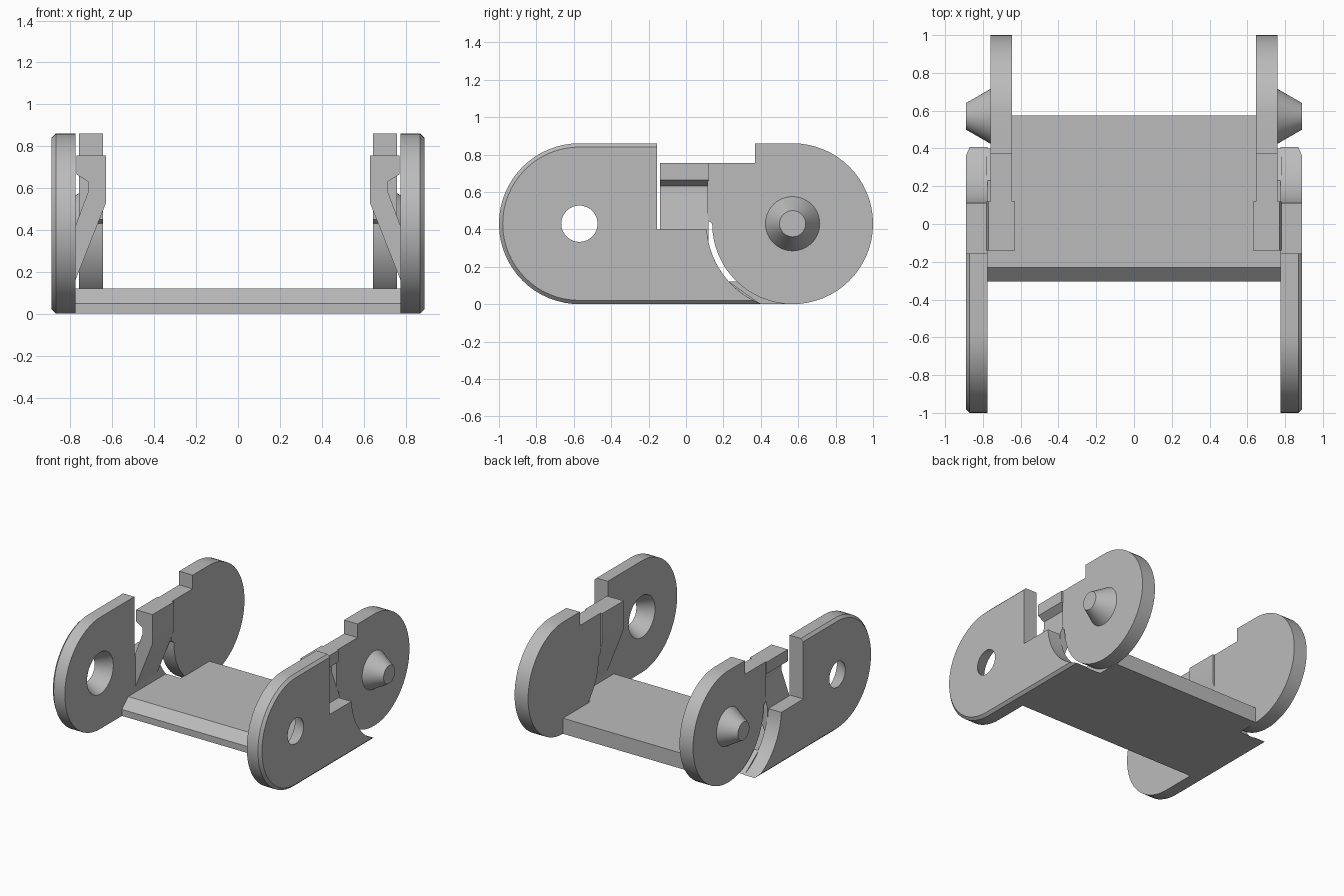
import bpy, bmesh
from math import sin, cos, radians, sqrt, pi

if "Cube" in bpy.data.objects:
    bpy.data.objects.remove(bpy.data.objects["Cube"], do_unlink=True)

grey = bpy.data.materials.new("grey plastic")
grey.use_nodes = True
GREY = (0.5, 0.5, 0.5, 1)
grey.diffuse_color = GREY
grey.node_tree.nodes["Principled BSDF"].inputs["Base Color"].default_value = GREY

R = 0.43          # end radius, also the height of both pivots
PIVOT = 0.57      # pivot distance from the centre
GAP_R = 0.46      # clearance arc around the inner plate
OUT_X, IN_X = 0.89, 0.775


def arc(cy, cz, r, start, end, n=32):
    angles = [radians(start + (end - start) * i / n) for i in range(n + 1)]
    return [(cy + r * cos(a), cz + r * sin(a)) for a in angles]


def side(x, profile):
    """Place a (y, z) profile at depth x."""
    return [(x, y, z) for y, z in profile]


def loft(name, loops):
    """Solid through matching loops, capped at both ends."""
    bm = bmesh.new()
    rings = [[bm.verts.new(p) for p in loop] for loop in loops]
    n = len(rings[0])
    for a, b in zip(rings, rings[1:]):
        for i in range(n):
            j = (i + 1) % n
            bm.faces.new((a[i], a[j], b[j], b[i]))
    bm.faces.new(rings[0])
    bm.faces.new(rings[-1])
    bmesh.ops.recalc_face_normals(bm, faces=bm.faces)
    mesh = bpy.data.meshes.new(name)
    bm.to_mesh(mesh)
    bm.free()
    ob = bpy.data.objects.new(name, mesh)
    bpy.context.collection.objects.link(ob)
    mesh.materials.append(grey)
    return ob


def activate(ob):
    bpy.ops.object.select_all(action='DESELECT')
    ob.select_set(True)
    bpy.context.view_layer.objects.active = ob


def finish(ob, mirror=True):
    activate(ob)
    bpy.ops.object.shade_smooth_by_angle(angle=radians(30))
    if mirror:
        ob.modifiers.new("Mirror", 'MIRROR')


def circle(x, cy, r):
    return side(x, arc(cy, R, r, 0, 352.5, 47))


# Outer plate: rounded front end, clip notch, hollow arc at the back
def outer_profile(r):
    tip = 180 + math_deg(r / GAP_R)
    return (arc(-PIVOT, R, r, 270, 90)
            + [(-0.155, R + r), (-0.155, 0.4)]
            + arc(PIVOT, R, GAP_R, 184, tip, 20))


def math_deg(s):
    from math import asin
    return asin(s) * 180 / pi


cham = 0.02
outer = loft("outer_plate", [side(IN_X, outer_profile(R)),
                             side(OUT_X - cham, outer_profile(R)),
                             side(OUT_X, outer_profile(R - cham))])

# Tapered pivot hole, wider on the inside
slope = (0.16 - 0.097) / (OUT_X - IN_X)
cutter = loft("hole_cutter", [circle(IN_X - 0.05, -PIVOT, 0.16 + 0.05 * slope),
                              circle(OUT_X + 0.05, -PIVOT, 0.097 - 0.05 * slope)])
cutter.hide_render = True
cut = outer.modifiers.new("Hole", 'BOOLEAN')
cut.operation = 'DIFFERENCE'
cut.solver = 'EXACT'
cut.object = cutter
activate(outer)
bpy.ops.object.modifier_apply(modifier=cut.name)
bpy.data.objects.remove(cutter, do_unlink=True)
finish(outer)

# Inner plate: rounded back end with a lowered shoulder
inner_profile = ([(0.115, 0.755), (0.37, 0.755), (0.37, 2 * R)]
                 + arc(PIVOT, R, R, 90, -180, 48) + [(0.115, 0.45)])
finish(loft("inner_plate", [side(0.645, inner_profile), side(0.76, inner_profile)]))

# Tapered pivot pin
finish(loft("pivot_pin", [circle(0.755, PIVOT, 0.148), circle(OUT_X, PIVOT, 0.07)]))

# Clip: leaning web with a hooked top, joining both plates
clip_profile = [(0.63, 0.755), (0.77, 0.755), (0.77, 0.665), (0.717, 0.632),
                (0.717, 0.577), (0.78, 0.41), (0.78, 0.15), (0.63, 0.53)]
finish(loft("clip", [[(x, y, z) for x, z in clip_profile] for y in (-0.14, 0.12)]))

# Floor with a chamfered front edge, and its side strips under the clips
front_edge = [(-0.305, 0), (-0.305, 0.05), (-0.23, 0.12)]
floor_profile = front_edge + [(0.575, 0.12), (0.575, 0)]
finish(loft("floor", [side(-0.65, floor_profile), side(0.65, floor_profile)]), False)
strip_profile = front_edge + [(PIVOT - sqrt(GAP_R**2 - (R - 0.12)**2), 0.12), (0.4, 0)]
finish(loft("floor_side_strip", [side(0.65, strip_profile), side(0.78, strip_profile)]))
